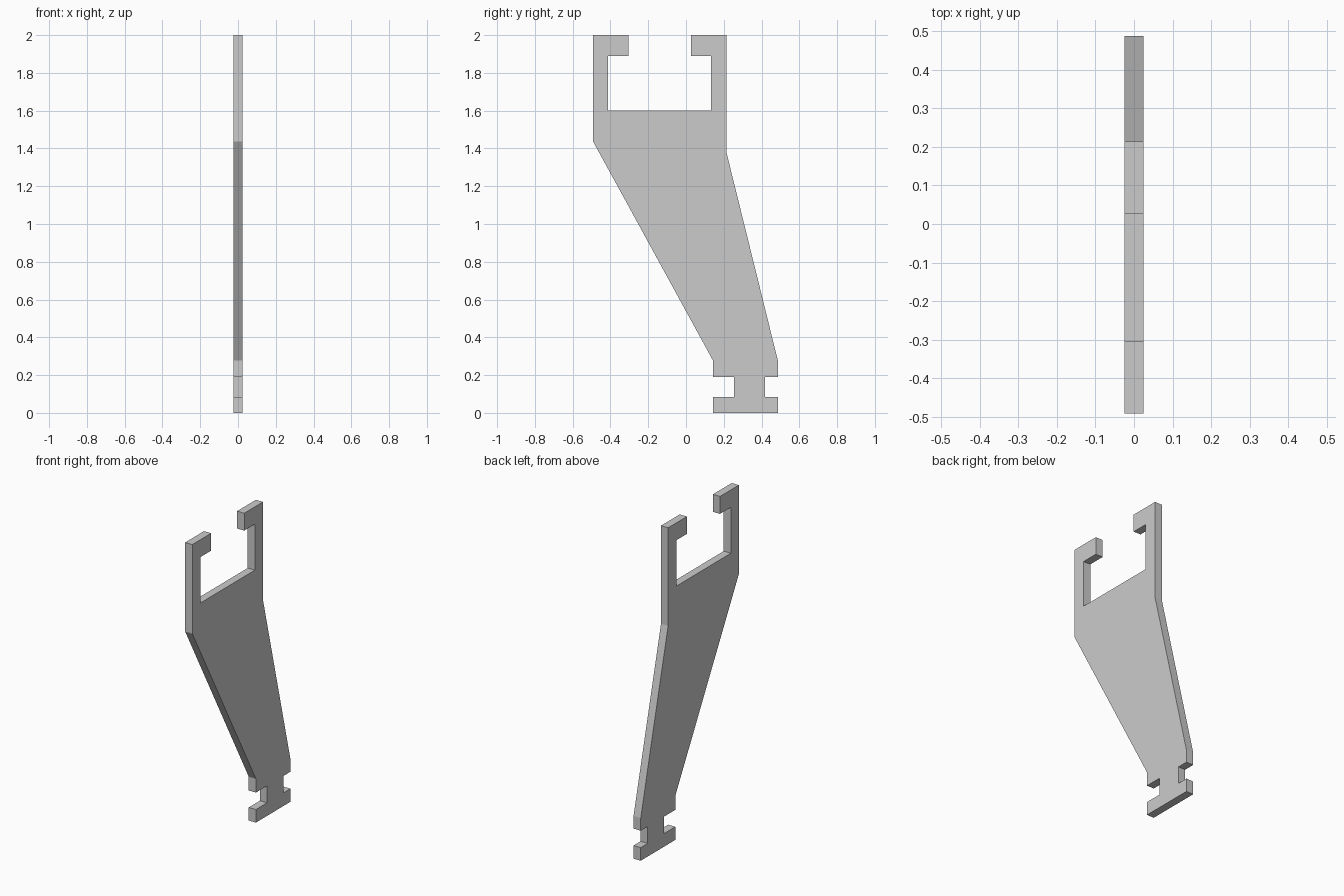
import bpy
import bmesh

if "Cube" in bpy.data.objects:
    bpy.data.objects.remove(bpy.data.objects["Cube"])

HALF_THICKNESS = 0.025

# Side outline (y, z), counter-clockwise from the foot
OUTLINE = [
    # T-shaped foot, right side
    (0.143, 0.0), (0.488, 0.0), (0.488, 0.083), (0.418, 0.083),
    (0.418, 0.19), (0.488, 0.19), (0.488, 0.27),
    # rear edge and rear hook
    (0.214, 1.38), (0.214, 2.0), (0.027, 2.0), (0.027, 1.89),
    (0.132, 1.89), (0.132, 1.6),
    # front hook and front edge
    (-0.412, 1.6), (-0.412, 1.89), (-0.304, 1.89), (-0.304, 2.0),
    (-0.492, 2.0), (-0.492, 1.437), (0.143, 0.277),
    # foot, left side
    (0.143, 0.19), (0.254, 0.19), (0.254, 0.083), (0.143, 0.083),
]


def extruded_plate(name, outline, half):
    bm = bmesh.new()
    face = bm.faces.new([bm.verts.new((-half, y, z)) for y, z in outline])
    ext = bmesh.ops.extrude_face_region(bm, geom=[face])
    moved = [g for g in ext["geom"] if isinstance(g, bmesh.types.BMVert)]
    bmesh.ops.translate(bm, verts=moved, vec=(2 * half, 0, 0))
    bmesh.ops.recalc_face_normals(bm, faces=bm.faces)
    mesh = bpy.data.meshes.new(name)
    bm.to_mesh(mesh)
    bm.free()
    obj = bpy.data.objects.new(name, mesh)
    bpy.context.collection.objects.link(obj)
    return obj


# Flat bracket plate
extruded_plate("bracket_plate", OUTLINE, HALF_THICKNESS)
